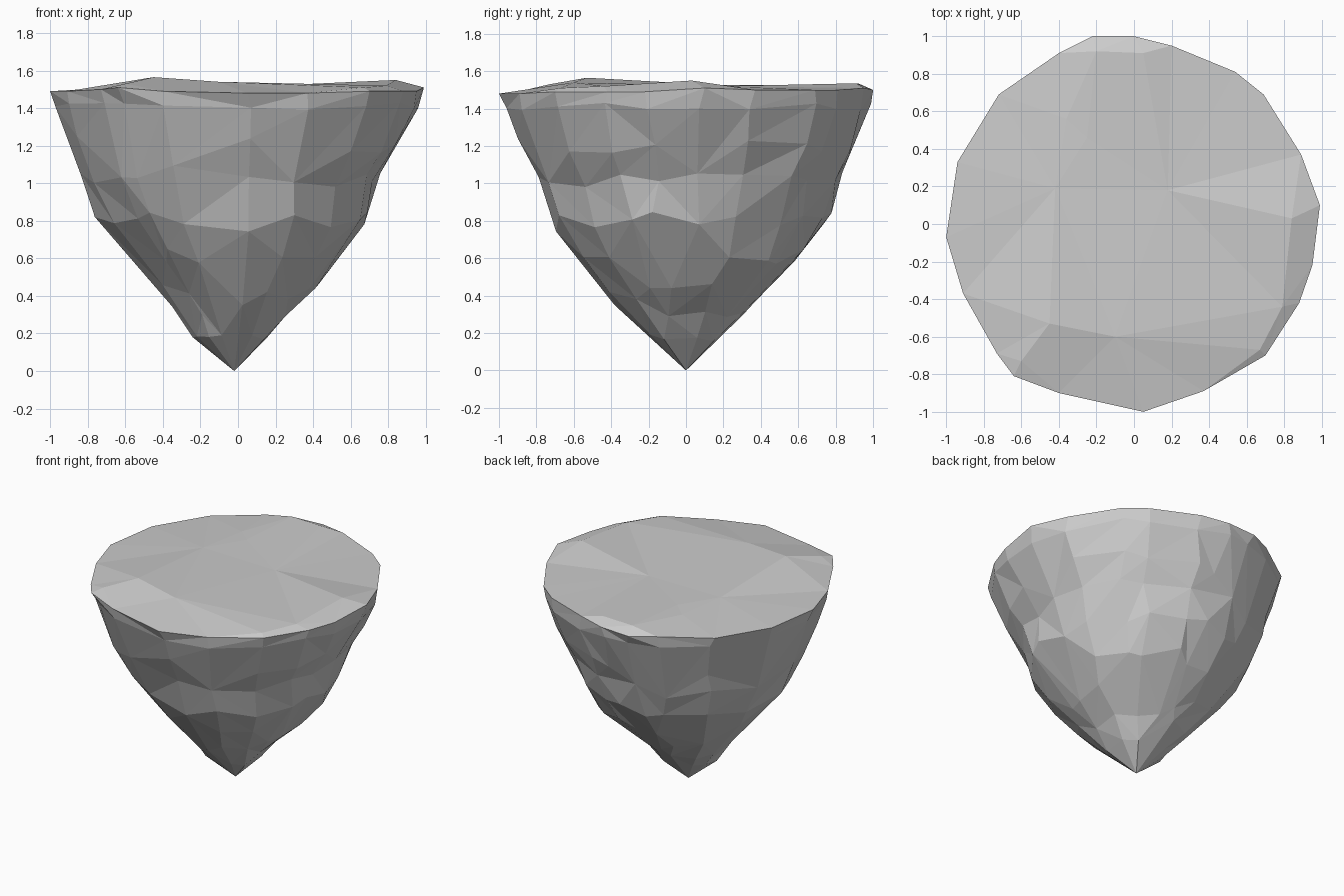
import bpy, bmesh, math, random
from mathutils import Vector
from mathutils.geometry import delaunay_2d_cdt

if "Cube" in bpy.data.objects:
    bpy.data.objects.remove(bpy.data.objects["Cube"])

random.seed(4)

# Rim outline, counter-clockwise from +x
RIM = [(.99, .10, 1.51), (.89, .37, 1.50), (.69, .69, 1.50), (.54, .81, 1.50),
       (.20, .95, 1.51), (0, 1, 1.50), (-.22, 1, 1.49), (-.40, .91, 1.50),
       (-.72, .69, 1.49), (-.94, .33, 1.49), (-1, -.07, 1.49), (-.91, -.37, 1.49),
       (-.73, -.69, 1.50), (-.64, -.81, 1.51), (-.40, -.90, 1.49), (.05, -1, 1.48),
       (.37, -.89, 1.48), (.70, -.70, 1.49), (.88, -.42, 1.49), (.95, -.22, 1.49)]
# Shallow humps and dips on the top
TOP = [(-.45, -.53, 1.565), (-.1, -.6, 1.54), (.18, .18, 1.52), (-.42, .19, 1.525),
       (-.36, .56, 1.52), (-.25, .46, 1.525), (.67, -.67, 1.51), (.84, .03, 1.55),
       (.79, -.44, 1.52), (.05, .91, 1.535), (-.2, .92, 1.535), (-.6, -.73, 1.53)]
# Radius of the flank every 45 degrees, at each height
LEVELS = {.18: [.15, .18, .19, .21, .24, .22, .20, .19],
          .30: [.25, .27, .30, .35, .33, .29, .33, .29],
          .42: [.39, .42, .42, .46, .41, .38, .45, .42],
          .60: [.54, .62, .60, .63, .58, .54, .59, .59],
          .80: [.69, .71, .76, .78, .75, .71, .73, .72],
          1.00: [.75, .79, .81, .85, .83, .83, .81, .77],
          1.20: [.86, .90, .91, .92, .90, .90, .90, .88],
          1.41: [.97, .97, .99, .98, .97, .98, .97, .97]}
HEIGHTS = sorted(LEVELS)
# Hollows: direction in degrees, height, depth
DENTS = [(-5, 1.05, .04), (15, 1.18, .03), (-50, 1.02, .02), (268, 1.1, .03)]


def ring_radius(z, a):
    k = (a / (math.pi / 4)) % 8
    i, f = int(k) % 8, k - int(k)
    v = LEVELS[z]
    return v[i] * (1 - f) + v[(i + 1) % 8] * f


def flank_radius(z, a):
    z = min(max(z, HEIGHTS[0]), HEIGHTS[-1])
    for lo, hi in zip(HEIGHTS, HEIGHTS[1:]):
        if z <= hi:
            t = (z - lo) / (hi - lo)
            r = ring_radius(lo, a) * (1 - t) + ring_radius(hi, a) * t
            break
    for deg, dz, depth in DENTS:
        d = (a - math.radians(deg) + math.pi) % math.tau - math.pi
        r -= depth * math.exp(-(d / .25) ** 2 - ((z - dz) / .13) ** 2)
    return r


bm = bmesh.new()
rim = [bm.verts.new(p) for p in RIM]
n = len(rim)

# Top surface, triangulated from rim and inner points
flat = [Vector(p[:2]) for p in RIM + TOP]
loop = [(i, (i + 1) % n) for i in range(n)]
out, _, tris, origin, _, _ = delaunay_2d_cdt(flat, loop, [], 1, 1e-5)
known = rim + [bm.verts.new(p) for p in TOP]
for t in tris:
    bm.faces.new([known[origin[i][0]] for i in t])

# Craggy flank, ring by ring
angles = [math.atan2(p[1], p[0]) for p in RIM]
prev = rim
for z0 in reversed(HEIGHTS):
    ring = []
    top_row = z0 > 1.4
    shift = .02 if top_row or z0 < .5 else .05
    for i, a in enumerate(angles):
        z = z0 + random.uniform(-shift, shift)
        if z0 < .25:
            z = z0
        a += random.uniform(-.035, .035)
        r = flank_radius(z, a) + random.uniform(-.3, .2) * shift
        if top_row:
            r = min(r, math.hypot(*RIM[i][:2]) - .01)
        ring.append(bm.verts.new((r * math.cos(a), r * math.sin(a), z)))
    for i in range(n):
        j = (i + 1) % n
        if random.random() < .5:
            bm.faces.new((prev[i], ring[i], ring[j]))
            bm.faces.new((prev[i], ring[j], prev[j]))
        else:
            bm.faces.new((prev[i], ring[i], prev[j]))
            bm.faces.new((prev[j], ring[i], ring[j]))
    prev = ring

# Pointed foot
tip = bm.verts.new((-.02, 0, 0))
for i in range(n):
    bm.faces.new((prev[i], tip, prev[(i + 1) % n]))

bmesh.ops.recalc_face_normals(bm, faces=bm.faces)
mesh = bpy.data.meshes.new("floating_rock")
bm.to_mesh(mesh)
bm.free()
rock = bpy.data.objects.new("floating_rock", mesh)
bpy.context.collection.objects.link(rock)

# Merge small facets into larger uneven ones, keeping rim and tip
group = rock.vertex_groups.new(name="flank")
group.add([v.index for v in mesh.vertices if .1 < v.co.z < 1.35], 1.0, 'REPLACE')
dec = rock.modifiers.new("facets", 'DECIMATE')
dec.ratio = .75
dec.vertex_group = "flank"
